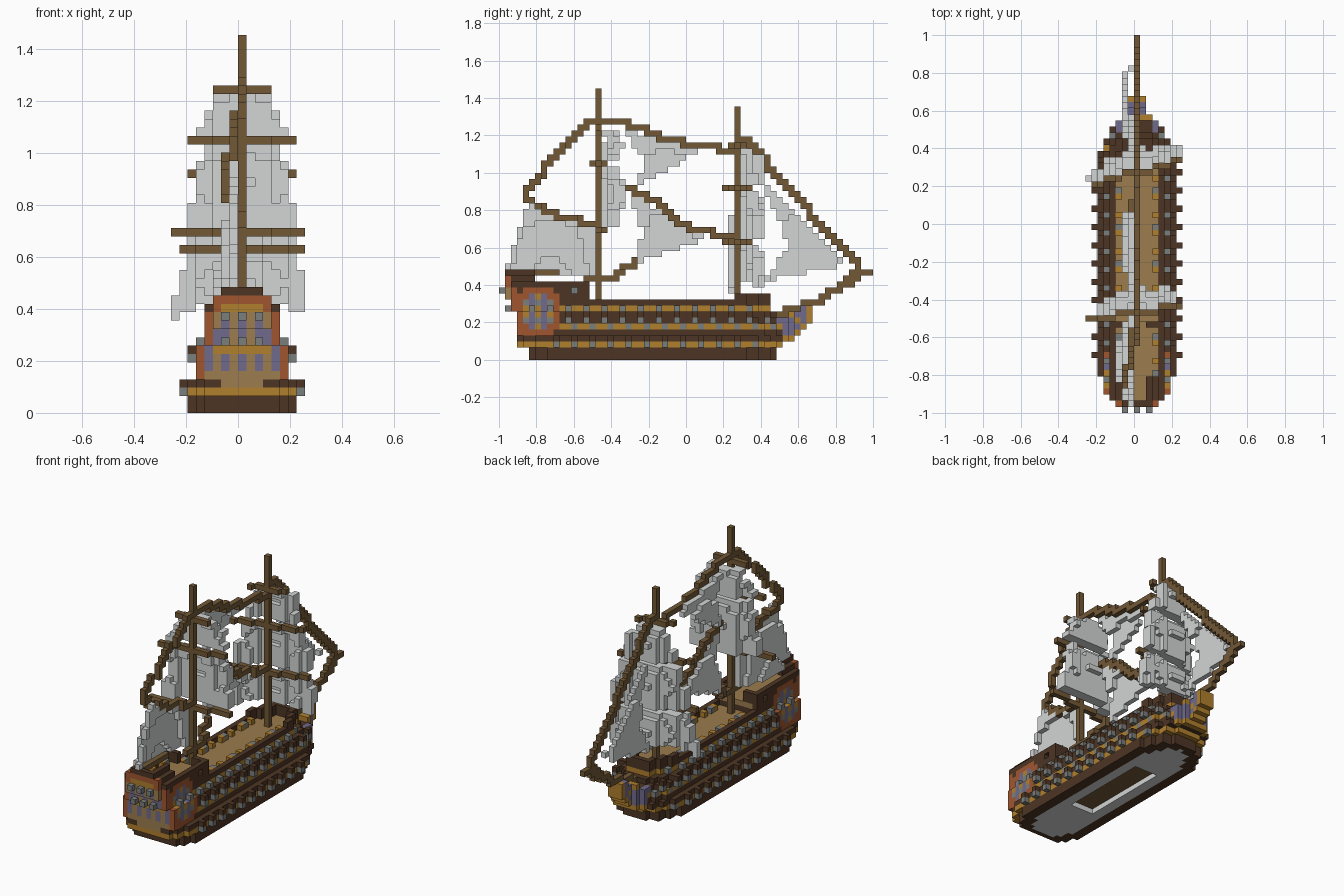
import bpy, bmesh, math

cube = bpy.data.objects.get("Cube")
if cube:
    bpy.data.objects.remove(cube)

V = 2 / 62      # size of one block
MID = 8         # block column of the centre line

PALETTE = {"dark_wood": "4d3524", "rigging_wood": "725836", "deck_tan": "9c7c4e",
           "gold": "b0802e", "red_orange": "a05630", "violet": "706a8c",
           "iron_grey": "7a7f7c", "sailcloth": "d2d6d4"}
NAMES = list(PALETTE)


def linear(hexa):
    vals = [int(hexa[n:n + 2], 16) / 255 for n in range(0, 6, 2)]
    return [((c + 0.055) / 1.055) ** 2.4 for c in vals] + [1]


MATS = []
for name, hexa in PALETTE.items():
    m = bpy.data.materials.new(name)
    m.use_nodes = True
    m.diffuse_color = linear(hexa)
    bsdf = m.node_tree.nodes["Principled BSDF"]
    bsdf.inputs["Base Color"].default_value = linear(hexa)
    bsdf.inputs["Roughness"].default_value = 0.9
    MATS.append(m)


def build(name, cells):
    """Make one object from blocks, keeping only the outer faces."""
    bm, cache = bmesh.new(), {}

    def vert(p):
        if p not in cache:
            cache[p] = bm.verts.new(((p[0] - MID) * V, (p[1] - 31) * V, p[2] * V))
        return cache[p]

    used = sorted(set(cells.values()), key=NAMES.index)
    for cell, colour in cells.items():
        for a in range(3):
            for s in (-1, 1):
                near = list(cell)
                near[a] += s
                if tuple(near) in cells:
                    continue
                loop = []
                for u, v in ((0, 0), (1, 0), (1, 1), (0, 1)):
                    p = list(cell)
                    p[a] += s > 0
                    p[(a + 1) % 3] += u
                    p[(a + 2) % 3] += v
                    loop.append(vert(tuple(p)))
                face = bm.faces.new(loop if s > 0 else loop[::-1])
                face.material_index = used.index(colour)
    mesh = bpy.data.meshes.new(name)
    bm.to_mesh(mesh)
    bm.free()
    for colour in used:
        mesh.materials.append(MATS[NAMES.index(colour)])
    bpy.context.collection.objects.link(bpy.data.objects.new(name, mesh))


# Hull: rows of blocks with a rounded bow and sides leaning inward
STERN = [5, 5, 3, 3, 3, 3, 3, 3, 2, 2, 1]
BOW = [45, 45, 46, 47, 47, 47, 46, 45, 44, 44, 44]


def half_width(j, k):
    if not STERN[k] <= j <= BOW[k]:
        return -1
    full = 6 if k < 4 else 5 if k < 8 else 4
    ahead, behind = BOW[k] - j, j - STERN[k]
    if ahead < 8:
        full *= math.sqrt(1 - ((7.5 - ahead) / 8.2) ** 2)
    if k < 4 and behind < 4:
        full -= (2, 1, 1, 0)[behind]
    if k == 10 and behind == 0:
        full -= 1
    return round(full)


def stern_colour(x, k):
    a = abs(x)
    edge = 5 if k < 8 else 4 if k < 12 else 3
    if k == 2:
        return "gold"
    if k < 4:
        return "deck_tan" if a < 3 else "dark_wood"
    if a > edge or k > 13:
        return "dark_wood"
    if a == edge or k == 13:
        return "red_orange"
    if (a == 4 and k > 4) or (a in (0, 2) and k in (5, 6, 9, 10)) or (a == 3 and k in (8, 9)):
        return "violet"
    return "gold" if k in (7, 12) else "deck_tan"


def side_colour(j, k):
    if j < 10 and 4 <= k <= 11:          # quarter gallery
        r = math.hypot((j - 6) / 4, (k - 7.5) / 4)
        if r < 0.72:
            return "violet" if j % 2 else "gold" if k % 3 else "iron_grey"
        if r < 1.1:
            return "red_orange"
    if k == 5 and j % 3 == 0:
        return "iron_grey"
    return "gold" if k in (2, 5, 8) else "dark_wood"


def bottom_inside(x, j):
    return all(half_width(j + d, 0) - abs(d) > abs(x) for d in (-1, 0, 1))


hull = {}
for k in range(11):
    for j in range(62):
        w = half_width(j, k)
        poop = j <= 14
        for x in range(-w, w + 1):
            if k == 9 and not poop and abs(x) < w and j < BOW[k]:
                continue                 # open waist inside the bulwark
            if k == 10 and not poop and (j < 39 or (abs(x) < w and j < BOW[k])):
                continue
            recess = abs(x) < 3 and 17 <= j <= 34
            if k == 0 and recess:
                continue                 # shallow recess in the underside
            colour = side_colour(j, k)
            if k in (8, 10) and abs(x) < min(w, 4) and STERN[k] < j < BOW[k]:
                colour = "deck_tan"
            if k > 1 and j < 5 and half_width(j - 1, k) < abs(x):
                colour = stern_colour(x, k)
            if k == 0 and bottom_inside(x, j):
                colour = "sailcloth"
            if k == 1 and recess:
                colour = "rigging_wood"
            hull[MID + x, j, k] = colour
# Poop walls with one port each side, and the rounded stern top
for k in (11, 12):
    for j in range(1, 15):
        for x in range(-4, 5):
            if j == 1 and abs(x) < 4:
                hull[MID + x, j, k] = stern_colour(x, k)
            elif (abs(x) == 4 and j > 1 and (j, k) != (12, 11)) or (j == 14 and abs(x) > 1):
                hull[MID + x, j, k] = stern_colour(x, k) if j == 2 else side_colour(j, k)
for j in range(1, 6):
    for k, w in ((13, 3), (14, 2)):
        for x in range(-w, w + 1):
            if j == 1 or abs(x) == w:
                hull[MID + x, j, k] = stern_colour(x, k) if j == 1 else "dark_wood"
build("hull", hull)

# Guns with lids, in three rows on both sides, and stern lanterns
guns = {}
for k, phase, lid in ((2, 0, True), (6, 2, True), (8, 2, False)):
    for j in range(5 if k == 8 else 9, 45):
        w = half_width(j, k)
        if j % 3 == phase and w > 2:
            for s in (-1, 1):
                guns[MID + s * (w + 1), j, k] = "iron_grey"
                if lid:
                    guns[MID + s * (w + 1), j, k + 1] = "dark_wood"
for x in (-2, 0, 2):
    guns[MID + x, 0, 11] = guns[MID + x, 1, 8] = "iron_grey"
build("guns", guns)

# Gun carriages and shot on the open decks
fittings = {}
for j in range(2, 43):
    k = 11 if j < 14 else 9
    if j not in (14, 15) and half_width(j, 9) > 3 and (j % 3 == 2 or j % 6 == 0):
        for s in (-1, 1):
            fittings[MID + s * 3, j, k] = "gold" if j % 3 == 2 else "iron_grey"
build("deck_fittings", fittings)

# Beakhead: a rising, narrowing prong with painted figures on its flanks
beak = {}
for j in range(44, 52):
    low, high = max(3, j - 45), 6 + (j > 47) + (j > 49)
    w = 3 if j < 48 else 2 if j < 49 else 1
    for k in range(low, high + 1):
        for x in range(-w, w + 1):
            if j == 51 or k == low or (j + k) % 5 == 0:
                colour = "gold"
            else:
                colour = "violet" if abs(x) == w else "dark_wood"
            beak[MID + x, j, k] = colour
build("beakhead", beak)


def spar(name, points):
    """Trace a stepped, unbroken line through (column, along, up) points."""
    cells = {}
    for p, q in zip(points, points[1:]):
        steps = 2 * max(abs(b - a) for a, b in zip(p, q)) + 1
        last = p
        for n in range(steps + 1):
            t = n / steps
            c = tuple(math.floor(a + (b - a) * t + 0.5) for a, b in zip(p, q))
            cells[c[0], c[1], last[2]] = cells[c] = "rigging_wood"
            last = c
    build(name, cells)


# Masts, bowsprit and stays
AFT, FORE = 16, 39
spar("aft_mast", [(MID, AFT, 9), (MID, AFT, 44)])
spar("fore_mast", [(MID, FORE, 9), (MID, FORE, 41)])
spar("bowsprit", [(8, 45, 7), (8, 48, 8), (8, 52, 9), (8, 58, 13), (8, 58, 14), (8, 61, 14)])
spar("bowsprit_cap", [(8, 57, 13), (8, 59, 13)])
spar("peak_stay", [(8, 15, 39), (8, 12, 36), (7, 9, 33), (6, 4, 27)])
spar("gaff", [(6, 4, 26), (7, 10, 23), (8, 16, 22)])
spar("spanker_boom", [(7, 1, 14), (7, 9, 14)])
spar("top_stay", [(8, 15, 39), (8, 20, 39), (8, 27, 36), (8, 38, 34)])
spar("middle_stay", [(7, 21, 28), (7, 26, 25), (7, 31, 21), (8, 38, 20)])
spar("lower_stay", [(8, 14, 13), (8, 18, 13), (7, 22, 16)])
spar("fore_stay", [(8, 40, 36), (8, 59, 15)])


# Angled yards with billowing square sails
def square_rig(name, mast, top, bottom, left, right, flare, slope, inset=1, arch=0):
    def along(i):
        return mast + round((i - MID) * slope)
    build(name + "_yard", {(i, along(i), top): "rigging_wood" for i in range(left, right + 1)})
    sail = {}
    for k in range(bottom, top):
        t = (top - k) / (top - bottom)
        grow = round(flare * t) - inset
        for i in range(max(left - grow, 0), min(right + grow, 15) + 1):
            u = (i - MID) / 8
            if k < bottom + arch * (1 - u * u):
                continue
            belly = round(2.6 * math.sin(math.pi * min(t, 0.75)) * (1 - u * u))
            sail[i, along(i) + 1 + belly, k] = "sailcloth"
            if belly:
                sail[i, along(i) + belly, k] = "sailcloth"
    build(name + "_sail", sail)


square_rig("aft_upper", AFT, 38, 33, 5, 11, 3, 0.15)
square_rig("aft_middle", AFT, 32, 22, 2, 14, 2, 0.15, 2)
build("aft_lower_yard", {(i, AFT + round((i - MID) * 0.15), 21): "rigging_wood" for i in range(16)})
square_rig("fore_upper", FORE, 35, 29, 5, 11, 2, 0.25)
square_rig("fore_middle", FORE, 28, 20, 2, 14, 1, 0.25)
square_rig("fore_course", FORE, 19, 11, 1, 15, 2, 0.25, 1, 2)


# Fore-and-aft sails filling an outline of (along, up) points
def inside(y, z, outline):
    hit = False
    for (a, b), (c, d) in zip(outline, outline[1:] + outline[:1]):
        if (b > z) != (d > z) and y < (c - a) * (z - b) / (d - b) + a:
            hit = not hit
    return hit


def stay_sail(name, outline, column, belly):
    ys, zs = zip(*outline)
    cells = {}
    for j in range(min(ys), max(ys) + 1):
        for k in range(min(zs), max(zs) + 1):
            if inside(j + 0.5, k + 0.5, outline):
                u = (j + 0.5 - min(ys)) / (max(ys) - min(ys))
                v = (k + 0.5 - min(zs)) / (max(zs) - min(zs))
                bulge = round(belly * math.sin(math.pi * u) * (1 - v))
                cells[column - bulge, j, k] = "sailcloth"
    build(name, cells)


stay_sail("upper_staysail", [(21, 38), (34, 35), (29, 32), (23, 29), (24, 33)], 7, 1.4)
stay_sail("middle_staysail", [(21, 29), (26, 25), (35, 20), (22, 16), (24, 21)], 7, 1.4)
stay_sail("jib", [(43, 31), (58, 16), (44, 13), (48, 19)], 7, 1.4)
stay_sail("spanker", [(5, 26), (10, 24), (16, 22), (16, 14), (1, 14)], 7, 2)
